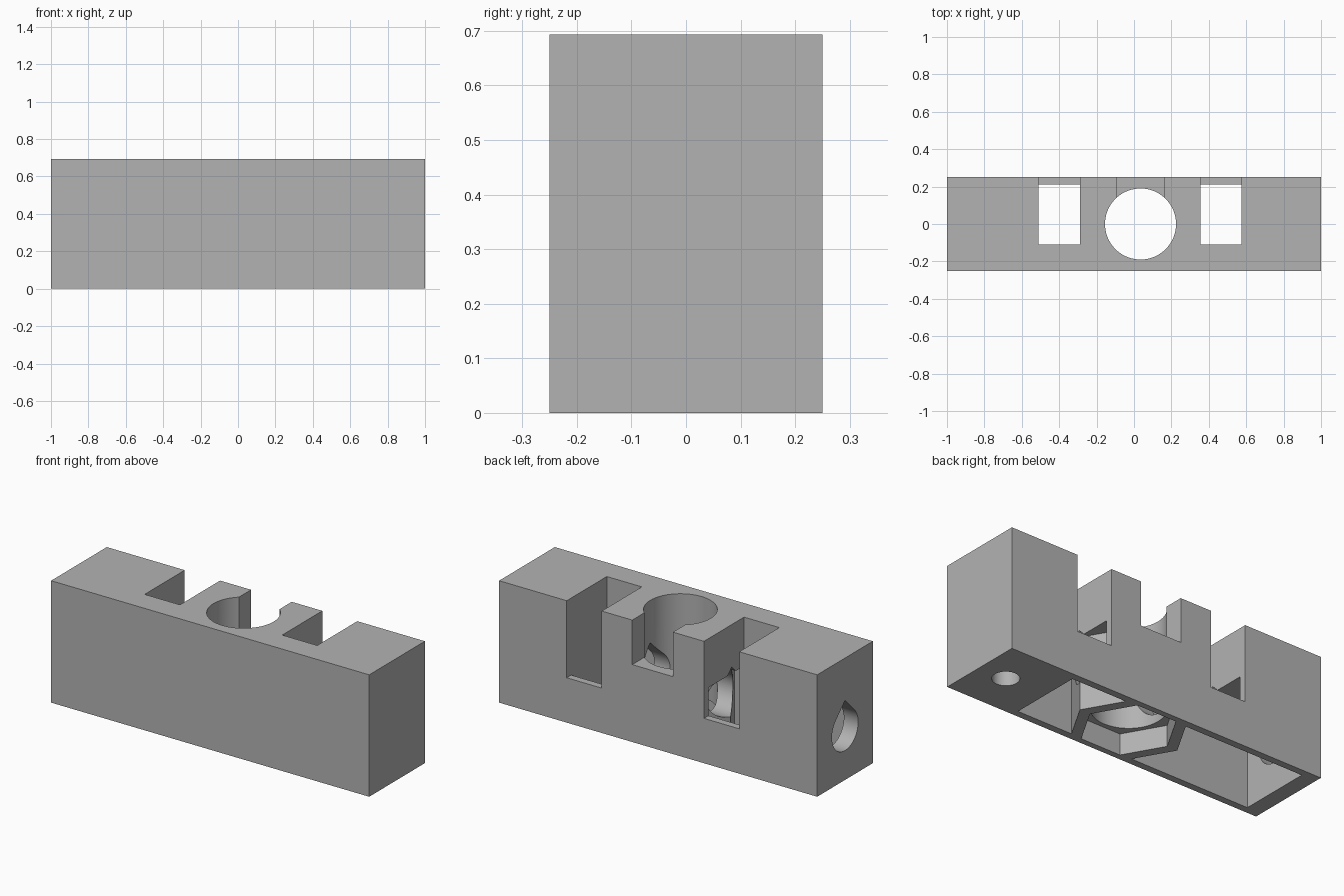
import bpy, bmesh, math

if "Cube" in bpy.data.objects:
    bpy.data.objects.remove(bpy.data.objects["Cube"])

CX = 0.035            # centre of the round bore and hexagonal recess
H = 0.693             # block height
PY = 0.21             # half width of the underside pockets

grey = bpy.data.materials.new("grey plastic")
grey.diffuse_color = (0.45, 0.45, 0.45, 1)
grey.use_nodes = True
grey.node_tree.nodes["Principled BSDF"].inputs["Base Color"].default_value = grey.diffuse_color


def prism(name, pts, direction):
    """Closed prism: a flat outline of 3D points extruded along a vector."""
    bm = bmesh.new()
    face = bm.faces.new([bm.verts.new(p) for p in pts])
    ext = bmesh.ops.extrude_face_region(bm, geom=[face])
    verts = [g for g in ext["geom"] if isinstance(g, bmesh.types.BMVert)]
    bmesh.ops.translate(bm, verts=verts, vec=direction)
    bmesh.ops.recalc_face_normals(bm, faces=bm.faces)
    mesh = bpy.data.meshes.new(name)
    bm.to_mesh(mesh)
    bm.free()
    mesh.materials.append(grey)
    obj = bpy.data.objects.new(name, mesh)
    bpy.context.collection.objects.link(obj)
    return obj


def upright(name, outline, z0, z1):
    return prism(name, [(x, y, z0) for x, y in outline], (0, 0, z1 - z0))


def rect(x0, x1, y0, y1):
    return [(x0, y0), (x1, y0), (x1, y1), (x0, y1)]


def ring(cx, r, n):
    return [(cx + r * math.cos(2 * math.pi * i / n),
             r * math.sin(2 * math.pi * i / n)) for i in range(n)]


block = upright("block", rect(-1, 1, -0.25, 0.25), 0, H)
cutters = []

# Pockets in the underside, notched around the hexagonal recess
for side, end in ((-1, -0.91), (1, 0.575)):
    tip = CX + side * 0.315
    shoulder = tip - side * PY / math.sqrt(3)
    cutters.append(upright("pocket_cutter", [(end, -PY), (shoulder, -PY), (tip, 0),
                                             (shoulder, PY), (end, PY)], -0.1, 0.415))

# Slots open to the top and back
for x0, x1 in ((-0.51, -0.288), (0.355, 0.575)):
    cutters.append(upright("slot_cutter", rect(x0, x1, -0.11, 0.4), 0.255, 1))

# Hexagonal recess, round bore and its channel to the back
cutters.append(upright("hex_cutter", ring(CX, 0.25, 6), -0.1, 0.12))
cutters.append(upright("bore_cutter", ring(CX, 0.19, 72), -0.2, 1))
cutters.append(upright("channel_cutter", rect(CX - 0.128, CX + 0.128, 0.05, 0.4), 0.44, 1))

# Blind screw hole in the underside
cutters.append(upright("screw_hole_cutter", ring(0.83, 0.07, 48), -0.1, 0.45))

# Teardrop passage from the left end
r, zc = 0.118, 0.285
arc = [math.radians(135 + 270 * i / 48) for i in range(49)]
drop = [(-1.2, r * math.cos(a), zc + r * math.sin(a)) for a in arc]
drop.append((-1.2, 0, zc + r * math.sqrt(2)))
cutters.append(prism("passage_cutter", drop, (1.62, 0, 0)))

# Cut the block, then discard the cutters
bpy.context.view_layer.objects.active = block
block.select_set(True)
for c in cutters:
    c.hide_render = True
    mod = block.modifiers.new("cut", "BOOLEAN")
    mod.operation = "DIFFERENCE"
    mod.solver = "EXACT"
    mod.object = c
    bpy.ops.object.modifier_apply(modifier=mod.name)
for c in cutters:
    bpy.data.objects.remove(c)

bpy.ops.object.shade_smooth_by_angle(angle=math.radians(30))
